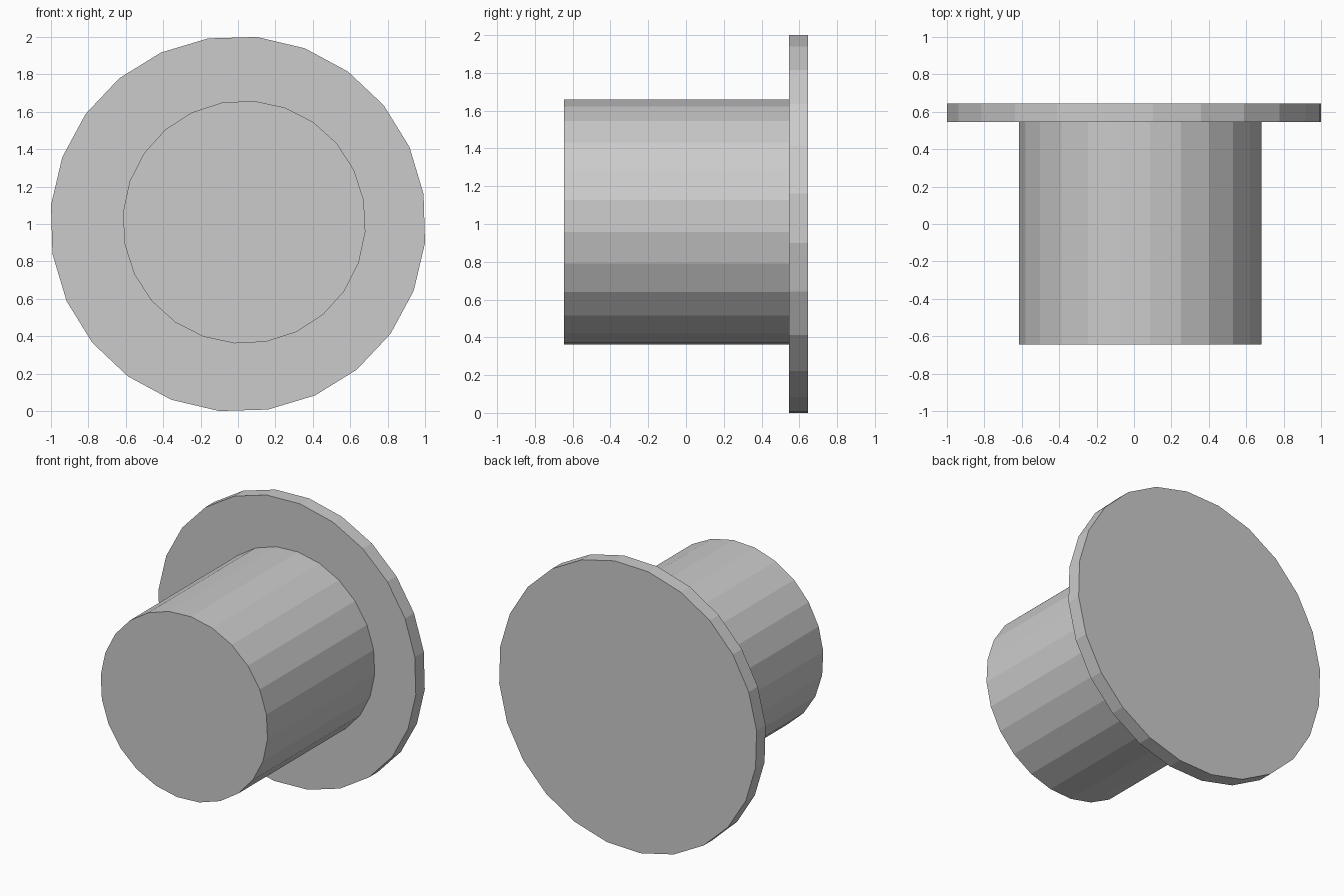
import bpy, bmesh
from math import cos, sin, radians, tau

if "Cube" in bpy.data.objects:
    bpy.data.objects.remove(bpy.data.objects["Cube"])

SIDES = 24


def ring(bm, y, cx, cz, r, phase):
    """Ring of vertices facing along y."""
    angles = [radians(phase) + tau * i / SIDES for i in range(SIDES)]
    return [bm.verts.new((cx + r * cos(a), y, cz + r * sin(a))) for a in angles]


# Flanged plug: slightly off-centre stem flowing into a thin round flange
stem = (0.033, 1.01, 0.65, 10.4)
flange = (0.0, 1.0, 1.005, 9.2)

bm = bmesh.new()
rings = [
    ring(bm, -0.645, *stem),    # stem front end
    ring(bm, 0.545, *stem),     # stem meets flange
    ring(bm, 0.545, *flange),   # flange front rim
    ring(bm, 0.645, *flange),   # flange back rim
]
for a, b in zip(rings, rings[1:]):
    for i in range(SIDES):
        j = (i + 1) % SIDES
        bm.faces.new((a[i], a[j], b[j], b[i]))
bm.faces.new(rings[0])
bm.faces.new(rings[-1])
bmesh.ops.recalc_face_normals(bm, faces=bm.faces)

mesh = bpy.data.meshes.new("flanged_plug")
bm.to_mesh(mesh)
bm.free()
bpy.context.collection.objects.link(bpy.data.objects.new("flanged_plug", mesh))
